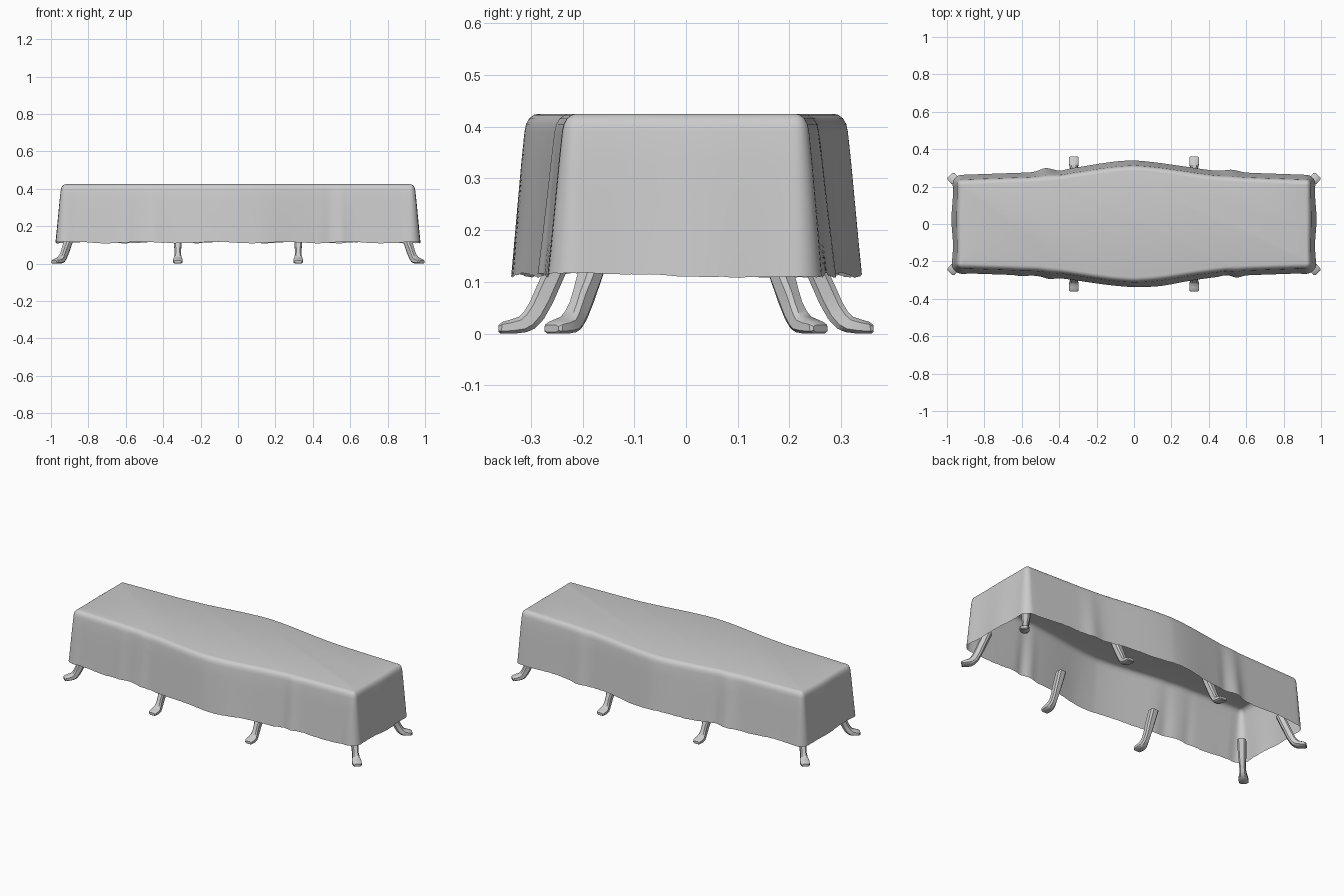
import bpy, bmesh, math, random
from mathutils import Matrix, Vector

if "Cube" in bpy.data.objects:
    bpy.data.objects.remove(bpy.data.objects["Cube"])

random.seed(4)


def finish(bm, name, angle):
    mesh = bpy.data.meshes.new(name)
    bm.to_mesh(mesh)
    bm.free()
    ob = bpy.data.objects.new(name, mesh)
    bpy.context.collection.objects.link(ob)
    bpy.ops.object.select_all(action='DESELECT')
    ob.select_set(True)
    bpy.context.view_layer.objects.active = ob
    bpy.ops.object.shade_smooth_by_angle(angle=math.radians(angle))
    return ob


# ---- draped cloth: barrel-shaped outline, hem flaring outward, soft folds ----
END_X, CORNER = 0.947, 0.028


def half_width(x):
    a = abs(x)
    t = max(0, 1 - a / 0.55)
    return 0.237 + 0.033 * (1 - a / 0.95) + 0.042 * t * t * (3 - 2 * t)


def half_outline():
    cx = END_X - CORNER
    cy = half_width(cx) - CORNER
    pts = [Vector((-cx + 2 * cx * i / 110, 0)) for i in range(110)]
    for p in pts:
        p.y = -half_width(p.x)
    pts += [Vector((cx + CORNER * math.sin(a), -cy - CORNER * math.cos(a)))
            for a in (math.pi / 2 * k / 7 for k in range(8))]
    pts += [Vector((END_X, -cy + 2 * cy * i / 24)) for i in range(1, 24)]
    pts += [Vector((cx + CORNER * math.cos(a), cy + CORNER * math.sin(a)))
            for a in (math.pi / 2 * k / 7 for k in range(7))]
    return pts


# folds: side, x position, depth, width
FOLDS = [(1, -0.47, 0.018, 0.045), (1, -0.08, 0.004, 0.15), (1, 0.52, 0.013, 0.05),
         (1, -0.39, -0.006, 0.03), (-1, 0.55, 0.011, 0.03), (-1, 0.49, -0.006, 0.03),
         (-1, -0.45, 0.011, 0.04), (-1, 0.14, 0.006, 0.1), (-1, -0.6, 0.005, 0.03)]


def fold(p):
    if abs(p.x) > 0.9:
        return 0.004 * math.sin(p.y * 22 + 1)
    return sum(d * math.exp(-((p.x - x) / w) ** 2)
               for s, x, d, w in FOLDS if s * p.y > 0)


half = half_outline()
outline = half + [-p for p in half]
n = len(outline)
normals = []
for i in range(n):
    t = outline[(i + 1) % n] - outline[i - 1]
    normals.append(Vector((t.y, -t.x)).normalized())
hem = [0.004 * math.sin(p.x * 17 + p.y * 9) + random.uniform(-0.0012, 0.0012) for p in outline]

# rings: outward offset, height, fold strength
RINGS = [(0.025, 0.113, 1), (0.019, 0.18, 0.8), (0.013, 0.25, 0.6), (0.006, 0.33, 0.42),
         (0, 0.39, 0.3), (-0.003, 0.405, 0.25), (-0.009, 0.416, 0.2), (-0.018, 0.423, 0.1),
         (-0.027, 0.425, 0)]
bm = bmesh.new()
rings = []
for k, (off, z, strength) in enumerate(RINGS):
    ring = []
    for i, p in enumerate(outline):
        q = p + normals[i] * (off + strength * fold(p))
        ring.append(bm.verts.new((q.x, q.y, z + (hem[i] if k == 0 else 0))))
    rings.append(ring)
for a, b in zip(rings, rings[1:]):
    for i in range(n):
        j = (i + 1) % n
        bm.faces.new((a[i], a[j], b[j], b[i]))
bm.faces.new(rings[-1])
finish(bm, "draped_cloth", 50)

# ---- curved legs: (outer inset, z), (inner inset, z), half width ----
SECTIONS = [((0.000, 0.017), (0.000, 0.003), 0.019), ((0.008, 0.023), (0.004, 0.000), 0.024),
            ((0.022, 0.027), (0.030, 0.000), 0.026), ((0.040, 0.033), (0.054, 0.003), 0.024),
            ((0.050, 0.044), (0.070, 0.010), 0.020), ((0.060, 0.061), (0.087, 0.028), 0.017),
            ((0.069, 0.082), (0.105, 0.060), 0.017), ((0.081, 0.108), (0.126, 0.108), 0.021),
            ((0.117, 0.190), (0.162, 0.190), 0.024)]
OCTAGON = [(-0.6, 0), (0.6, 0), (1, 0.22), (1, 0.78), (0.6, 1), (-0.6, 1), (-1, 0.78), (-1, 0.22)]


def make_leg(name, x, y, angle):
    bm = bmesh.new()
    loops = []
    for (d0, z0), (d1, z1), w in SECTIONS:
        loops.append([bm.verts.new((-d0 + (d0 - d1) * v, u * w, z0 + (z1 - z0) * v))
                      for u, v in OCTAGON])
    for a, b in zip(loops, loops[1:]):
        for i in range(8):
            j = (i + 1) % 8
            bm.faces.new((a[i], a[j], b[j], b[i]))
    bm.faces.new(loops[0])
    bm.faces.new(loops[-1])
    bmesh.ops.recalc_face_normals(bm, faces=bm.faces)
    bm.transform(Matrix.Translation((x, y, 0)) @ Matrix.Rotation(angle, 4, 'Z'))
    finish(bm, name, 35)


for sx, side in ((-1, "left"), (1, "right")):
    for sy, face in ((-1, "front"), (1, "back")):
        make_leg(f"corner_leg_{face}_{side}", sx * 0.984, sy * 0.26, math.atan2(sy, sx))
        make_leg(f"middle_leg_{face}_{side}", sx * 0.322, sy * 0.362, sy * math.pi / 2)
